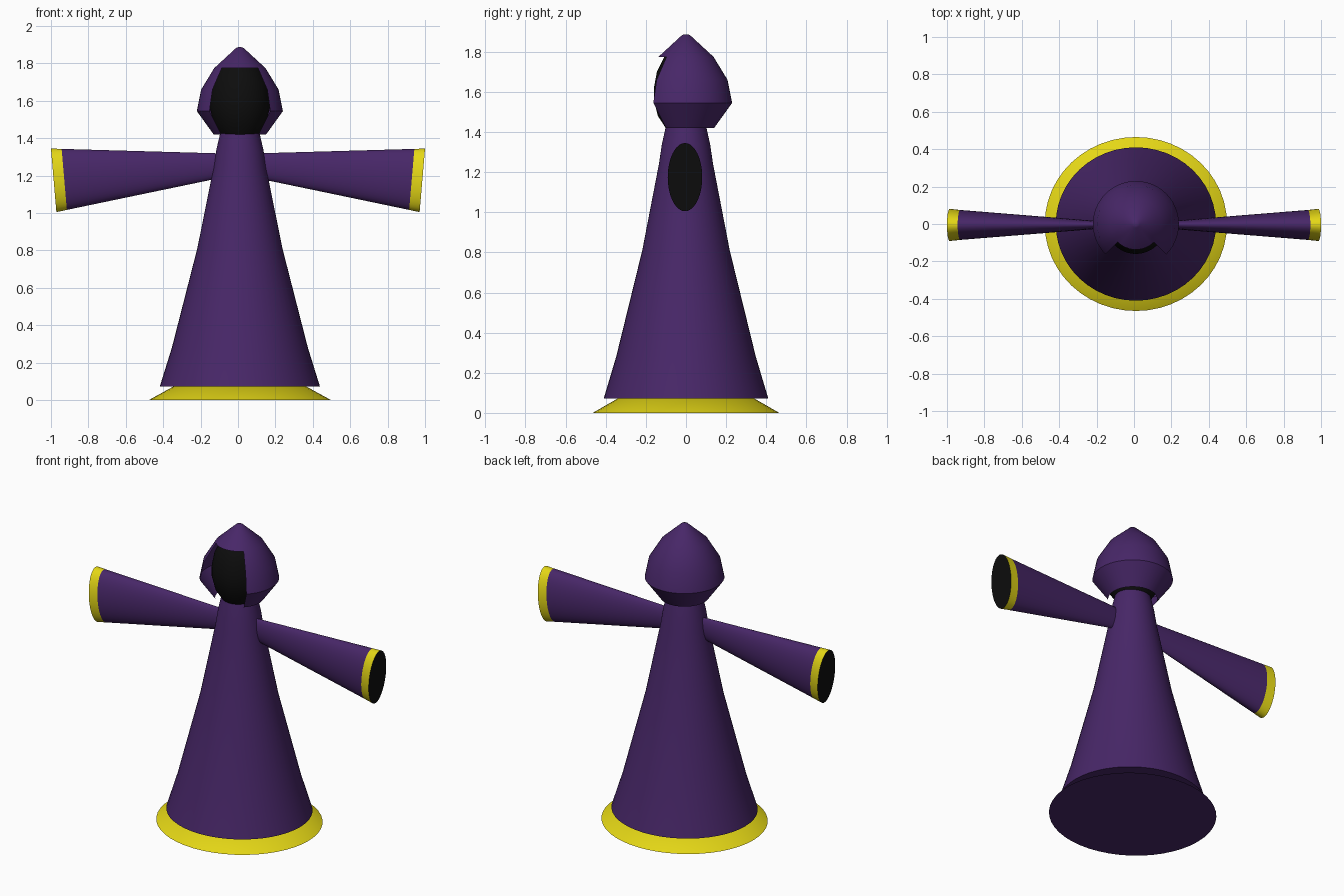
import bpy, bmesh, math

if "Cube" in bpy.data.objects:
    bpy.data.objects.remove(bpy.data.objects["Cube"])


def material(name, rgb):
    m = bpy.data.materials.new(name)
    m.diffuse_color = (*rgb, 1)
    m.use_nodes = True
    m.node_tree.nodes["Principled BSDF"].inputs["Base Color"].default_value = m.diffuse_color
    return m


PURPLE = material("purple cloth", (0.064, 0.020, 0.138))
YELLOW = material("yellow trim", (0.78, 0.68, 0.008))
BLACK = material("black shadow", (0.004, 0.004, 0.004))
SEG = 48
CX = 0.01  # the robe stands slightly right of the arm centre


def loft(name, rings, mats, rule=None, skip=None, caps=(True, True)):
    """Skin a list of closed rings; rule(ring) picks a material, skip(ring, seg) leaves holes."""
    bm = bmesh.new()
    loops = [[bm.verts.new(p) for p in ring] for ring in rings]
    last = len(loops) - 1
    for r in range(last):
        for s in range(SEG):
            if skip and skip(r, s):
                continue
            t = (s + 1) % SEG
            f = bm.faces.new((loops[r][s], loops[r][t], loops[r + 1][t], loops[r + 1][s]))
            f.material_index = rule(r) if rule else 0
    for use, ring, idx in ((caps[0], 0, -1), (caps[1], last, last)):
        if use:
            verts = loops[ring]
            f = bm.faces.new(verts if ring else verts[::-1])
            f.material_index = rule(idx) if rule else 0
    bmesh.ops.delete(bm, geom=[v for v in bm.verts if not v.link_faces], context='VERTS')
    bmesh.ops.recalc_face_normals(bm, faces=bm.faces)
    me = bpy.data.meshes.new(name)
    bm.to_mesh(me)
    bm.free()
    for m in mats:
        me.materials.append(m)
    ob = bpy.data.objects.new(name, me)
    bpy.context.collection.objects.link(ob)
    bpy.ops.object.select_all(action='DESELECT')
    ob.select_set(True)
    bpy.context.view_layer.objects.active = ob
    bpy.ops.object.shade_smooth_by_angle(angle=math.radians(30))
    return ob


def turned(profile, stretch=1.0):
    """Rings around the vertical axis; segment 0 starts at the front (-y)."""
    return [[(CX + r * stretch * math.sin(a), -r * math.cos(a), z)
             for a in (2 * math.pi * s / SEG for s in range(SEG))] for r, z in profile]


# Flared yellow hem with a purple underside
loft("hem", turned([(0.465, 0), (0.34, 0.072)], 1.048), [PURPLE, YELLOW],
     rule=lambda r: 1 if r == 0 else 0)

# Long robe
loft("robe", turned([(0.41, 0.072), (0.348, 0.28), (0.218, 0.81), (0.135, 1.24),
                     (0.12, 1.34), (0.10, 1.43)], 1.045), [PURPLE])

# Dark head inside the hood
loft("head", turned([(0.10, 1.418), (0.14, 1.48), (0.16, 1.56), (0.16, 1.62),
                     (0.145, 1.70), (0.105, 1.78), (0.05, 1.82)]), [BLACK])

# Hood with an opening of 45 degrees to each side of the front
HALF = SEG // 8
loft("hood", turned([(0.14, 1.42), (0.23, 1.545), (0.207, 1.66), (0.137, 1.775),
                     (0.02, 1.883), (0.008, 1.887)]), [PURPLE],
     skip=lambda r, s: r < 3 and (s < HALF or s >= SEG - HALF), caps=(False, True))

# Sleeves: widening ovals, yellow cuff and dark end; (x, z) of top and bottom, half width
SECTIONS = [(0.06, 1.318, 0.06, 1.195, 0.010),
            (0.943, 1.343, 0.915, 1.017, 0.080),
            (1.0, 1.345, 0.971, 1.005, 0.086)]
for side, label in ((-1, "left"), (1, "right")):
    rings = []
    for xt, zt, xb, zb, w in SECTIONS:
        ring = []
        for s in range(SEG):
            a = 2 * math.pi * s / SEG
            k = (1 + math.cos(a)) / 2
            ring.append((side * (xb + (xt - xb) * k), -0.005 + w * math.sin(a), zb + (zt - zb) * k))
        rings.append(ring)
    loft(label + "_sleeve", rings, [PURPLE, YELLOW, BLACK], rule=lambda r: max(r, 0))
